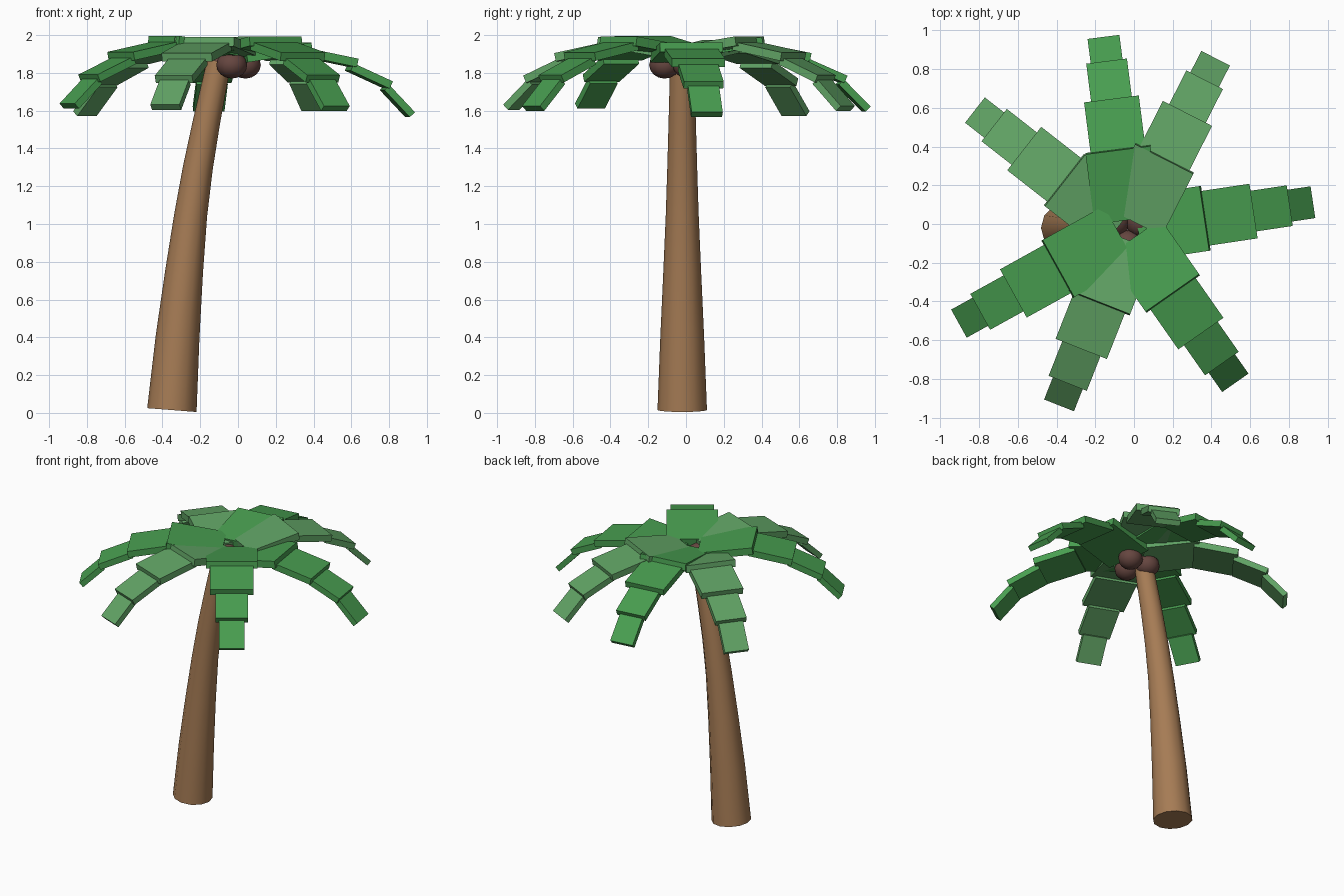
import bpy, bmesh
from math import radians, cos, sin, atan2, pi
from mathutils import Vector, Matrix

if "Cube" in bpy.data.objects:
    bpy.data.objects.remove(bpy.data.objects["Cube"])


def material(name, rgb):
    m = bpy.data.materials.new(name)
    m.diffuse_color = (*rgb, 1)
    m.use_nodes = True
    m.node_tree.nodes["Principled BSDF"].inputs["Base Color"].default_value = m.diffuse_color
    return m


BARK = material("bark", (0.38, 0.20, 0.09))
NUT = material("nut", (0.13, 0.06, 0.05))
LEAF = material("leaf", (0.065, 0.34, 0.08))
PALE = material("pale_leaf", (0.12, 0.37, 0.13))


def finish(bm, name, mat, smooth=False):
    bmesh.ops.recalc_face_normals(bm, faces=bm.faces)
    me = bpy.data.meshes.new(name)
    bm.to_mesh(me)
    bm.free()
    me.materials.append(mat)
    ob = bpy.data.objects.new(name, me)
    bpy.context.collection.objects.link(ob)
    if smooth:
        bpy.ops.object.select_all(action='DESELECT')
        ob.select_set(True)
        bpy.context.view_layer.objects.active = ob
        bpy.ops.object.shade_smooth_by_angle(angle=radians(40))
    return ob


# Leaning trunk: tapered rings along a curved path (x, z, radius)
PATH = [(-.35, .015, .131), (-.32, .4, .116), (-.285, .75, .100), (-.25, 1.05, .087),
        (-.212, 1.3, .079), (-.165, 1.55, .072), (-.10, 1.86, .064)]
SIDES = 12
bm = bmesh.new()
rings = []
for i, (x, z, r) in enumerate(PATH):
    a, b = PATH[max(i - 1, 0)], PATH[min(i + 1, len(PATH) - 1)]
    lean = atan2(b[0] - a[0], b[1] - a[1])
    rings.append([bm.verts.new((x + r * cos(t) * cos(lean), -.02 + r * sin(t),
                                z - r * cos(t) * sin(lean)))
                  for t in (2 * pi * k / SIDES for k in range(SIDES))])
for lo, hi in zip(rings, rings[1:]):
    for k in range(SIDES):
        n = (k + 1) % SIDES
        bm.faces.new((lo[k], lo[n], hi[n], hi[k]))
bm.faces.new(rings[0])
bm.faces.new(rings[-1])
finish(bm, "trunk", BARK, True)

# Three coconuts clustered under the crown
for i, deg in enumerate((-90, 30, 150)):
    bm = bmesh.new()
    bmesh.ops.create_uvsphere(bm, u_segments=12, v_segments=8, radius=.082)
    bmesh.ops.scale(bm, vec=(1, 1, .88), verts=bm.verts)
    t = radians(deg)
    bmesh.ops.translate(bm, vec=(-.033 + .083 * cos(t), -.03 + .083 * sin(t), 1.842),
                        verts=bm.verts)
    finish(bm, f"coconut_{i + 1}", NUT, True)

# One frond piece: (start r, start z, end r, end z, width, thickness), along its top face
PIECES = [(.05, 1.935, .41, 1.99, .338, .05),
          (.39, 1.962, .675, 1.905, .285, .045),
          (.655, 1.88, .87, 1.785, .212, .042),
          (.855, 1.765, .995, 1.632, .166, .038)]


def frond(name, deg, reach, drop, tip_drop, mat):
    bm = bmesh.new()
    place = Matrix.Translation((-.03, -.03, drop)) @ Matrix.Rotation(radians(deg), 4, 'Z')
    for i, (r0, z0, r1, z1, w, t) in enumerate(PIECES):
        r0, r1 = (r0 * reach if i else r0), r1 * reach
        if i == 3:
            z1 -= tip_drop
        d = Vector((r1 - r0, 0, z1 - z0))
        up = Vector((-d.z, 0, d.x)).normalized()
        mid = Vector(((r0 + r1) / 2, 0, (z0 + z1) / 2)) - up * t / 2
        box = (place @ Matrix.Translation(mid)
               @ Matrix.Rotation(-atan2(d.z, d.x), 4, 'Y')
               @ Matrix.Diagonal((d.length, w, t, 1)))
        bmesh.ops.create_cube(bm, size=1, matrix=box)
    finish(bm, name, mat)


# Seven drooping fronds: angle, reach, height offset, extra tip droop, colour
FRONDS = [(8.5, .97, -.03, .01, LEAF), (63, 1.0, .003, .01, PALE), (97.3, 1.01, 0, .01, LEAF),
          (142, 1.01, -.015, .02, PALE), (209, 1.005, .006, 0, LEAF), (248.5, .98, 0, 0, PALE),
          (305, .97, .003, .01, LEAF)]
for i, f in enumerate(FRONDS):
    frond(f"frond_{i + 1}", *f)
